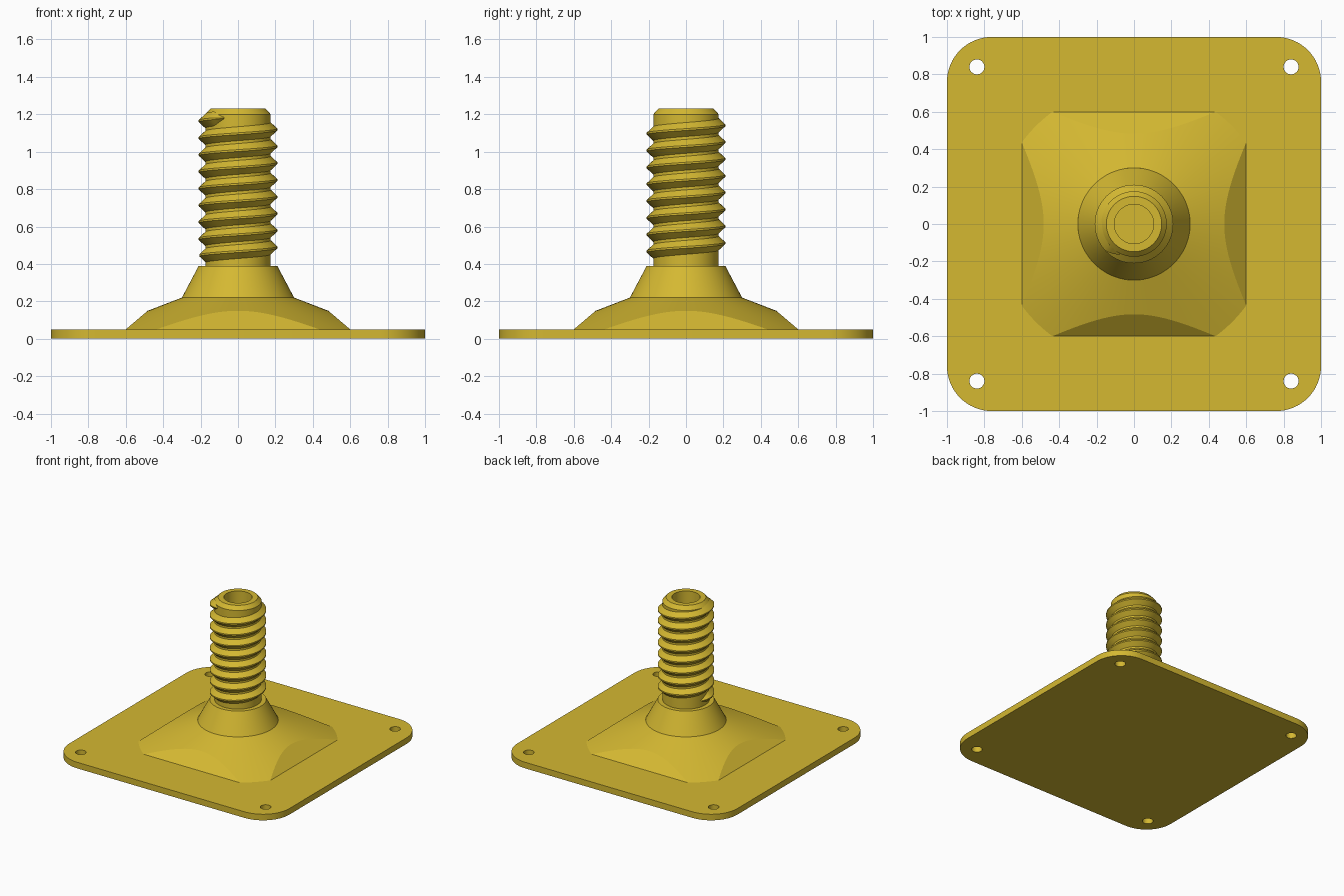
import bpy, bmesh, math
from math import cos, sin, pi, radians

if "Cube" in bpy.data.objects:
    bpy.data.objects.remove(bpy.data.objects["Cube"])


def material(name, rgb):
    m = bpy.data.materials.new(name)
    m.diffuse_color = (*rgb, 1)
    m.use_nodes = True
    m.node_tree.nodes["Principled BSDF"].inputs["Base Color"].default_value = m.diffuse_color
    return m


YELLOW = material("mustard yellow", (0.66, 0.48, 0.031))
GREEN = material("cut green", (0.33, 0.58, 0.10))


def finish(name, bm, green_rule=None, angle=30):
    """Turn a bmesh into a smooth-shaded object; green_rule picks cut faces."""
    bmesh.ops.remove_doubles(bm, verts=bm.verts, dist=1e-5)
    bmesh.ops.recalc_face_normals(bm, faces=bm.faces)
    for f in bm.faces:
        f.material_index = int(bool(green_rule and green_rule(f)))
    me = bpy.data.meshes.new(name)
    bm.to_mesh(me)
    bm.free()
    me.materials.clear()
    me.materials.append(YELLOW)
    if green_rule:
        me.materials.append(GREEN)
    ob = bpy.data.objects.new(name, me)
    bpy.context.collection.objects.link(ob)
    bpy.ops.object.select_all(action='DESELECT')
    ob.select_set(True)
    bpy.context.view_layer.objects.active = ob
    bpy.ops.object.shade_smooth_by_angle(angle=radians(angle))
    return ob


def skin(bm, rows, closed):
    """Bridge neighbouring rows of vertices with quads."""
    for a, b in zip(rows, rows[1:]):
        n = len(a)
        for i in range(n if closed else n - 1):
            j = (i + 1) % n
            bm.faces.new((a[i], a[j], b[j], b[i]))


# Base plate: rounded square outline with four screw holes
THICK, CORNER, HOLE, HOLE_R = 0.05, 0.24, 0.84, 0.04
QUADS = [(1, 1), (-1, 1), (-1, -1), (1, -1)]


def arc(cx, cy, r, a0, a1, n):
    return [(cx + r * cos(a0 + (a1 - a0) * i / n),
             cy + r * sin(a0 + (a1 - a0) * i / n)) for i in range(n + 1)]


outline = []
for q, (sx, sy) in enumerate(QUADS):
    outline += arc(sx * (1 - CORNER), sy * (1 - CORNER), CORNER,
                   q * pi / 2, (q + 1) * pi / 2, 16)
loops = [outline] + [arc(sx * HOLE, sy * HOLE, HOLE_R, 0, 2 * pi, 32)[:-1]
                     for sx, sy in QUADS]
cu = bpy.data.curves.new("plate_outline", 'CURVE')
cu.dimensions = '2D'
cu.fill_mode = 'BOTH'
cu.extrude = THICK / 2
for pts in loops:
    sp = cu.splines.new('POLY')
    sp.points.add(len(pts) - 1)
    for p, (x, y) in zip(sp.points, pts):
        p.co = (x, y, THICK / 2, 1)
    sp.use_cyclic_u = True
tmp = bpy.data.objects.new("plate_outline", cu)
bpy.context.collection.objects.link(tmp)
plate_mesh = bpy.data.meshes.new_from_object(
    tmp.evaluated_get(bpy.context.evaluated_depsgraph_get()))
bpy.data.objects.remove(tmp)
bm = bmesh.new()
bm.from_mesh(plate_mesh)
bpy.data.meshes.remove(plate_mesh)


def in_screw_hole(f):
    c = f.calc_center_median()
    return (abs(f.normal.z) < 0.5 and
            math.hypot(abs(c.x) - HOLE, abs(c.y) - HOLE) < HOLE_R * 1.1)


finish("base_plate", bm, in_screw_hole)

# Flared foot: shallow cone trimmed by four sloping flat sides
R0, Z0, HALF, STEEP, SEG = 0.30, 0.22, 0.60, 0.85, 120
R1 = HALF / cos(radians(36))
SLOPE = (Z0 - THICK) / (R1 - R0)
bm = bmesh.new()
rows = [[], [], []]
for i in range(SEG):
    a = 2 * pi * i / SEG
    u = max(abs(cos(a)), abs(sin(a)))
    # radius where the cone meets the flat side
    r = (THICK + STEEP * HALF - Z0 - SLOPE * R0) / (STEEP * u - SLOPE)
    r = min(r, R1)
    base = min(R1, HALF / u)
    for row, rad, z in ((rows[0], R0, Z0), (rows[1], r, Z0 - SLOPE * (r - R0)),
                        (rows[2], base, THICK)):
        row.append(bm.verts.new((rad * cos(a), rad * sin(a), z)))
skin(bm, rows, True)
finish("flared_foot", bm, angle=15)

# Collar and hollow post: one turned profile
BORE, CORE, TOP = 0.105, 0.175, 1.23
profile = [(R0, Z0), (0.21, 0.39), (CORE, 0.39), (CORE, 1.2), (0.148, TOP),
           (BORE, TOP), (BORE, 0.22), (0, 0.22)]
bm = bmesh.new()
skin(bm, [[bm.verts.new((r * cos(2 * pi * i / 72), r * sin(2 * pi * i / 72), z))
           for i in range(72)] for r, z in profile], True)
bmesh.ops.dissolve_degenerate(bm, dist=1e-5, edges=bm.edges)
finish("collar_and_post", bm,
       lambda f: all(v.co.xy.length < BORE + 0.001 for v in f.verts))

# Screw thread: a ridge swept along a rising helix, tapered at both ends
PITCH, CREST = 0.09, 0.21
A_END, Z_END, TURNS = radians(245), 1.18, 8 + 80 / 360
bm = bmesh.new()
steps = int(TURNS * 72)
rows = []
for i in range(steps + 1):
    t = TURNS * i / steps
    a = A_END - 2 * pi * t
    z = Z_END - PITCH * t
    k = min(1, 0.15 + 14 * min(t, TURNS - t))
    w = 0.041 * k
    tip = CORE + (CREST - CORE) * k
    section = [(CORE - 0.004, w), (tip, 0.005 * k), (tip, -0.005 * k), (CORE - 0.004, -w)]
    rows.append([bm.verts.new((r * cos(a), r * sin(a), z + dz)) for r, dz in section])
skin(bm, rows, False)
bm.faces.new(rows[0])
bm.faces.new(rows[-1])
finish("screw_thread", bm)
